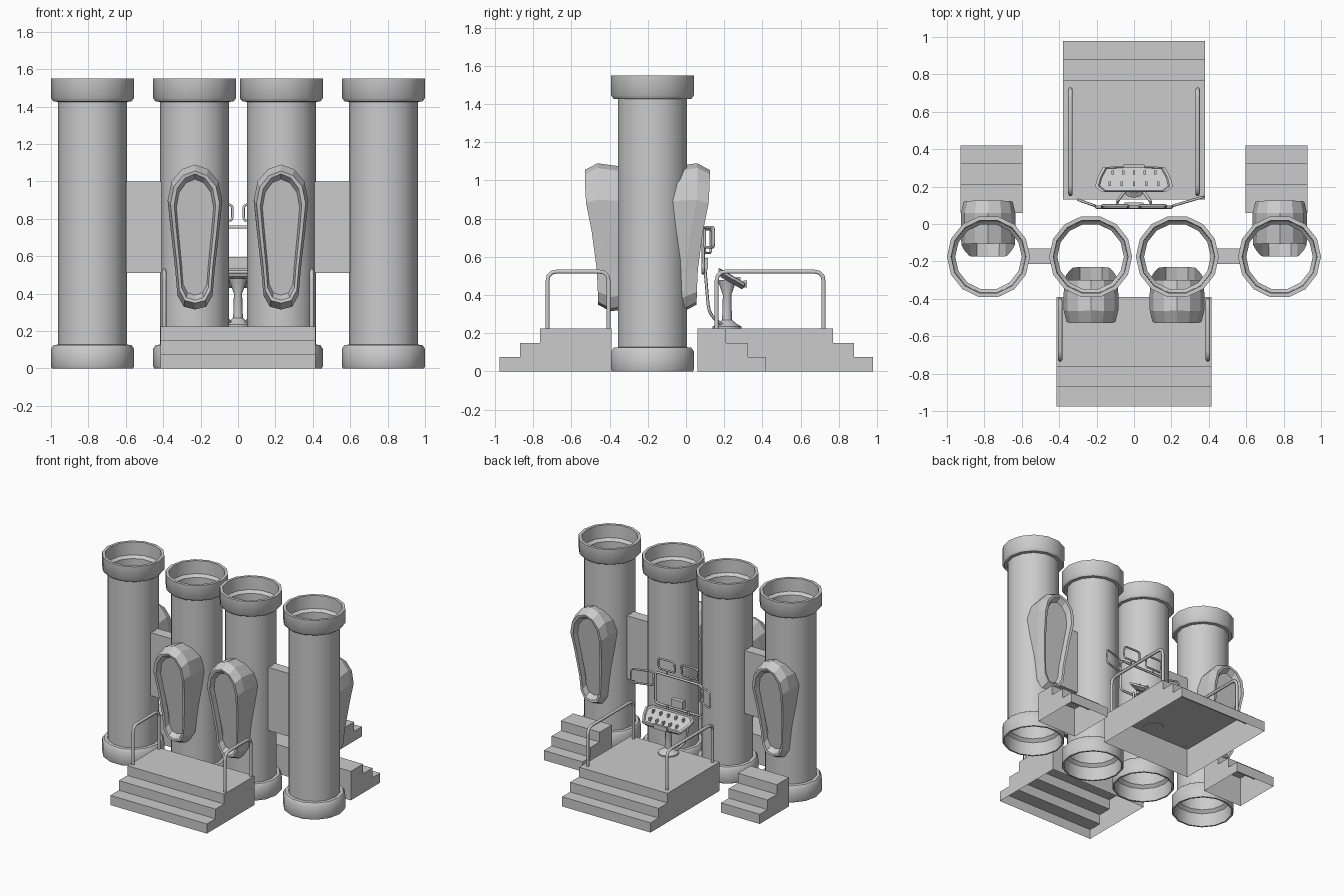
import bpy, bmesh, math
from mathutils import Vector

if "Cube" in bpy.data.objects:
    bpy.data.objects.remove(bpy.data.objects["Cube"])


def make(name, verts, faces, smooth=False):
    me = bpy.data.meshes.new(name)
    me.from_pydata(verts, [], faces)
    bm = bmesh.new()
    bm.from_mesh(me)
    bmesh.ops.recalc_face_normals(bm, faces=bm.faces)
    bm.to_mesh(me)
    bm.free()
    ob = bpy.data.objects.new(name, me)
    bpy.context.collection.objects.link(ob)
    if smooth:
        bpy.ops.object.select_all(action='DESELECT')
        ob.select_set(True)
        bpy.context.view_layer.objects.active = ob
        bpy.ops.object.shade_smooth_by_angle(angle=math.radians(40))
    return ob


def box(name, x0, x1, y0, y1, z0, z1):
    v = [(x, y, z) for x in (x0, x1) for y in (y0, y1) for z in (z0, z1)]
    f = [(0, 1, 3, 2), (4, 6, 7, 5), (0, 4, 5, 1), (2, 3, 7, 6), (0, 2, 6, 4), (1, 5, 7, 3)]
    return make(name, v, f)


def loft(name, rings, caps=(False, False), wrap=False, smooth=False):
    n, m = len(rings[0]), len(rings)
    v = [p for r in rings for p in r]
    f = []
    for i in range(m if wrap else m - 1):
        a, b = i * n, (i + 1) % m * n
        f += [(a + k, a + (k + 1) % n, b + (k + 1) % n, b + k) for k in range(n)]
    if caps[0]:
        f.append(tuple(range(n)))
    if caps[1]:
        f.append(tuple(range((m - 1) * n, m * n)))
    return make(name, v, f, smooth)


def lathe(name, cx, cy, prof, n, caps=(False, False)):
    rings = [[(cx + r * math.cos(2 * math.pi * k / n), cy + r * math.sin(2 * math.pi * k / n), z)
              for k in range(n)] for r, z in prof]
    return loft(name, rings, caps, smooth=True)


def rounded(pts, r, closed=False):
    pts = [Vector(p) for p in pts]
    out = []
    for i, p in enumerate(pts):
        if not closed and i in (0, len(pts) - 1):
            out.append(p)
            continue
        a = p + (pts[i - 1] - p).normalized() * r
        b = p + (pts[(i + 1) % len(pts)] - p).normalized() * r
        for t in (0, .33, .67, 1):
            out.append(a * (1 - t) ** 2 + p * 2 * t * (1 - t) + b * t * t)
    return out


def tube(name, pts, rad, closed=False, corner=.03):
    cu = bpy.data.curves.new(name, 'CURVE')
    cu.dimensions = '3D'
    cu.bevel_depth = rad
    cu.bevel_resolution = 1
    cu.use_fill_caps = True
    pts = rounded(pts, corner, closed)
    sp = cu.splines.new('POLY')
    sp.points.add(len(pts) - 1)
    for q, p in zip(sp.points, pts):
        q.co = (*p, 1)
    sp.use_cyclic_u = closed
    ob = bpy.data.objects.new(name, cu)
    bpy.context.collection.objects.link(ob)
    bpy.ops.object.select_all(action='DESELECT')
    ob.select_set(True)
    bpy.context.view_layer.objects.active = ob
    bpy.ops.object.convert(target='MESH')
    return ob


# stepped platforms: shells open underneath
def steps(name, x0, x1, back, edges):
    prof = [(back, 0), (back, .225)]
    for y, z in zip(edges, (.225, .15, .075)):
        prof += [(y, z), (y, z - .075)]
    n = len(prof)
    v = [(x, y, z) for x in (x0, x1) for y, z in prof]
    f = [(i, i + 1, n + i + 1, n + i) for i in range(n - 1)]
    f += [tuple(range(n)), tuple(range(n, 2 * n))]
    return make(name, v, f)


# reclining pod: lofted tapered outline with a sunken front
HALF = [(0, 1.09), (.07, 1.065), (.125, 1.0), (.146, .9), (.13, .74), (.105, .52), (.094, .39), (.06, .33), (0, .315)]
OUT = HALF + [(-x, z) for x, z in HALF[-2:0:-1]]
DEPTH = [(.3, -.46), (.5, -.463), (.7, -.487), (.9, -.527), (1.04, -.53), (1.1, -.528)]


def front(z):
    for (a, ya), (b, yb) in zip(DEPTH, DEPTH[1:]):
        if z <= b:
            return ya + (yb - ya) * (z - a) / (b - a)
    return DEPTH[-1][1]


def pod(name, cx, back):
    rings = []
    for sx, sz, dy in ((.98, .94, .23), (1, .97, .15), (1, 1, .065), (.9, .91, 0), (.76, .87, .003), (.68, .8, .04)):
        ring = []
        for x, z in OUT:
            zz = .7 + (z - .7) * sz
            y = front(zz) + dy
            ring.append((cx + x * sx, -.405 - y if back else y, zz))
        rings.append(ring)
    return loft(name, rings, (False, True))


PILLAR = [(.205, 0), (.217, 0), (.222, .012), (.222, .105), (.208, .125), (.185, .127), (.185, 1.425), (.208, 1.427),
          (.222, 1.445), (.222, 1.55), (.2, 1.55), (.197, 1.45), (.178, 1.43), (.178, .12), (.2, .1), (.205, 0)]

for s, side in ((-1, "left"), (1, "right")):
    # hollow pillars with collars, and the wall between each pair
    lathe(side + "_outer_pillar", s * .778, -.175, PILLAR, 14)
    lathe(side + "_inner_pillar", s * .232, -.175, PILLAR, 14)
    box(side + "_link_wall", min(s * .41, s * .6), max(s * .41, s * .6), -.215, -.13, .51, 1.0)
    pod(side + "_front_pod", s * .23, False)
    pod(side + "_back_pod", s * .78, True)
    steps(side + "_side_steps", min(s * .595, s * .928), max(s * .595, s * .928), .06, (.21, .325, .42))
    # handrails
    for nm, x, ya, yb in (("front", .395, -.725, -.405), ("back", .34, .72, .16)):
        tube(f"{side}_{nm}_handrail", [(s * x, ya, .22), (s * x, ya, .523), (s * x, yb, .523), (s * x, yb, .22)],
             .012, corner=.05)
    # curved struts carrying the screens
    tube(side + "_screen_strut", [(s * .03, .2, .235), (s * .09, .12, .3), (s * .09, .1, .53)], .008, corner=.05)
    # small upper screens
    xs = (s * .03, s * .17)
    tube(side + "_upper_screen", [(xs[0], .09, .79), (xs[1], .09, .79), (xs[1], .1, .875), (xs[0], .1, .875)],
         .007, True, .02)
    tube(side + "_upper_screen_post", [(s * .1, .085, .75), (s * .1, .09, .79)], .007)

steps("front_platform", -.415, .415, -.39, (-.765, -.87, -.975))
steps("back_platform", -.38, .38, .13, (.77, .88, .978))

# main and side screens are open tube frames
tube("main_screen", [(-.2, .09, .515), (.2, .09, .515), (.2, .09, .755), (-.2, .09, .755)], .009, True, .03)
tube("right_screen", [(.21, .098, .65), (.37, .145, .65), (.37, .145, .755), (.21, .098, .755)], .007, True, .02)
tube("left_screen", [(-.21, .098, .62), (-.3, .13, .62), (-.3, .13, .745), (-.21, .098, .745)], .007, True, .02)
box("screen_control_box", -.05, .05, .08, .115, .535, .595)

# console pedestal
lathe("console_base", 0, .215, [(.075, .222), (.075, .235), (.05, .25), (.026, .27), (.022, .4), (.05, .48)], 12, (True, True))

# sloped console desk with rim
DESK = [(-.165, .305), (-.06, .308), (.06, .308), (.165, .305), (.195, .25), (.208, .2), (.17, .17), (-.17, .17),
        (-.208, .2), (-.195, .25)]


def slope(y):
    return .54 - (y - .17) * .57


def desk_ring(k, dz):
    return [(x * k, .235 + (y - .235) * k, slope(.235 + (y - .235) * k) + dz) for x, y in DESK]


loft("console_desk", [desk_ring(.8, -.04), desk_ring(1, -.015), desk_ring(1, 0), desk_ring(.92, .004),
                      desk_ring(.88, -.008)], (True, True))

# two rows of levers, and a small display at the desk edge
for row, y in ((0, .215), (1, .275)):
    for i in range(5):
        x = (i - 2) * (.065 - .008 * row)
        box(f"lever_{row}_{i}", x - .006, x + .006, y - .011, y + .011, slope(y) - .012, slope(y) + .014)
box("desk_display", -.055, .055, .3, .318, .44, .475)
